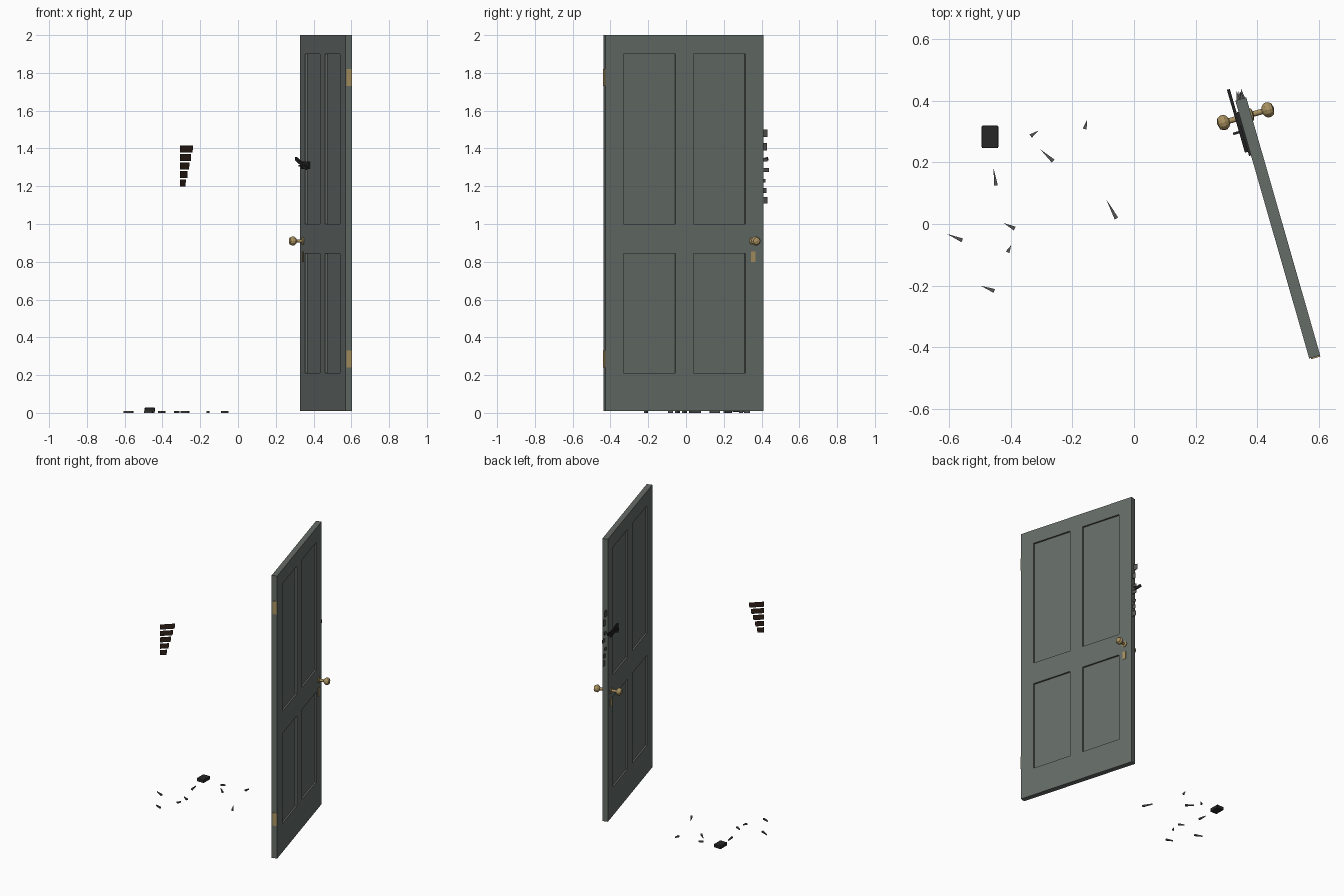
import bpy, bmesh, math
from mathutils import Matrix, Vector

if "Cube" in bpy.data.objects:
    bpy.data.objects.remove(bpy.data.objects["Cube"])

# Door frame: local x = through the thickness, y = from hinge to free edge, z = up
W, T, Z0, Z1 = 0.87, 0.037, 0.01, 2.0
DOOR = Matrix.Translation((0.586, -0.431, 0)) @ Matrix.Rotation(math.radians(16), 4, 'Z')


def material(name, rgb):
    m = bpy.data.materials.new(name)
    m.diffuse_color = (*rgb, 1)
    m.use_nodes = True
    m.node_tree.nodes["Principled BSDF"].inputs["Base Color"].default_value = m.diffuse_color
    return m


PAINT = material("door_paint", (0.13, 0.15, 0.137))
BRASS = material("brass", (0.40, 0.29, 0.12))
IRON = material("dark_iron", (0.02, 0.02, 0.022))
WOOD = material("splintered_wood", (0.09, 0.09, 0.085))
BROWN = material("dark_brown", (0.03, 0.015, 0.01))


def finish(name, bm, mat, matrix=Matrix()):
    bmesh.ops.recalc_face_normals(bm, faces=bm.faces)
    me = bpy.data.meshes.new(name)
    bm.to_mesh(me)
    bm.free()
    me.materials.append(mat)
    ob = bpy.data.objects.new(name, me)
    ob.matrix_world = matrix
    bpy.context.collection.objects.link(ob)
    return ob


def box_bm(lo, hi):
    lo, hi = Vector(lo), Vector(hi)
    bm = bmesh.new()
    bmesh.ops.create_cube(bm, size=1, matrix=Matrix.Translation((lo + hi) / 2) @ Matrix.Diagonal((*(hi - lo), 1)))
    return bm


def box(name, lo, hi, mat, matrix=DOOR):
    return finish(name, box_bm(lo, hi), mat, matrix)


def wedge(name, base, tip, width, z, height, mat, matrix=Matrix()):
    """Flat triangular splinter from a wide base to a sharp tip."""
    b, t = Vector(base), Vector(tip)
    side = (t - b).orthogonal().normalized() * width / 2
    bm = bmesh.new()
    face = bm.faces.new([bm.verts.new((p.x, p.y, z)) for p in (b + side, b - side, t)])
    ext = bmesh.ops.extrude_face_region(bm, geom=[face])["geom"]
    bmesh.ops.translate(bm, vec=(0, 0, height), verts=[v for v in ext if isinstance(v, bmesh.types.BMVert)])
    return finish(name, bm, mat, matrix)


# Door leaf with four recessed panels on both faces
us, zs = ((0.10, 0.386), (0.484, 0.77)), ((0.21, 0.845), (1.0, 1.9))
bm = box_bm((-T / 2, 0, Z0), (T / 2, W, Z1))
for axis, spans in ((1, us), (2, zs)):
    for c in (c for s in spans for c in s):
        p, n = Vector(), Vector()
        p[axis], n[axis] = c, 1
        bmesh.ops.bisect_plane(bm, geom=bm.verts[:] + bm.edges[:] + bm.faces[:], plane_co=p, plane_no=n)
bm.normal_update()
panels = []
for f in bm.faces:
    c = f.calc_center_median()
    if (abs(f.normal.x) > 0.9 and any(a < c.y < b for a, b in us)
            and any(a < c.z < b for a, b in zs)):
        panels.append(f)
bmesh.ops.inset_individual(bm, faces=panels, thickness=0.001, depth=-0.011)
finish("door_leaf", bm, PAINT, DOOR)

# Hinge plates on the hinge edge
for i, z in enumerate((0.24, 1.73)):
    box(f"hinge_{i + 1}", (-0.013, -0.004, z), (0.018, 0.004, z + 0.09), BRASS)

# Turned knobs and keyhole plates on both faces
PROFILE = [(0, 0.017), (0.02, 0.017), (0.02, 0.023), (0.009, 0.026), (0.009, 0.055),
           (0.018, 0.06), (0.0245, 0.069), (0.0245, 0.08), (0.018, 0.091), (0, 0.096)]
for label, s in (("left", -1), ("right", 1)):
    bm = bmesh.new()
    vs = [bm.verts.new((s * x, 0.812 + r, 0.91)) for r, x in PROFILE]
    es = [bm.edges.new(p) for p in zip(vs, vs[1:])]
    bmesh.ops.spin(bm, geom=vs + es, cent=(0, 0.812, 0.91), axis=(1, 0, 0),
                   angle=math.tau, steps=12, use_duplicate=False)
    bmesh.ops.remove_doubles(bm, verts=bm.verts, dist=1e-5)
    finish(f"knob_{label}", bm, BRASS, DOOR)
    a, b = sorted((s * 0.017, s * 0.021))
    box(f"keyhole_plate_{label}", (a, 0.80, 0.80), (b, 0.824, 0.855), BRASS)

# Torn latch: plate, tilted bar and thumb pin
box("latch_plate", (-0.025, 0.685, 1.29), (-0.0175, 0.83, 1.33), IRON)
tilt = DOOR @ Matrix.Translation((-0.03, 0.805, 1.32)) @ Matrix.Rotation(math.radians(14), 4, 'X')
box("latch_bar", (-0.005, -0.107, -0.009), (0.005, 0.107, 0.009), IRON, tilt)
box("latch_pin", (-0.055, 0.764, 1.305), (-0.025, 0.772, 1.313), IRON)

# Splinters along the broken free edge
for i, (z, h, reach) in enumerate(((1.46, 0.04, 0.03), (1.39, 0.04, 0.022), (1.33, 0.02, 0.027),
                                   (1.275, 0.022, 0.032), (1.22, 0.018, 0.018),
                                   (1.165, 0.026, 0.02), (1.108, 0.036, 0.026))):
    x = (-0.008, 0.004, -0.002, 0.008, -0.005, 0.002, 0.006)[i]
    wedge(f"edge_splinter_{i + 1}", (x, W - 0.004), (x + 0.002, W + reach), 0.014, z, h, WOOD, DOOR)

# Splinters scattered on the floor: base, tip
CHIPS = [(-0.335, 0.285, -0.31, 0.303), (-0.16, 0.308, -0.152, 0.338), (-0.262, 0.204, -0.305, 0.243),
         (-0.448, 0.125, -0.455, 0.18), (-0.057, 0.018, -0.09, 0.08), (-0.387, -0.015, -0.424, 0.004),
         (-0.41, -0.092, -0.398, -0.068), (-0.557, -0.053, -0.607, -0.032), (-0.453, -0.217, -0.498, -0.2)]
for i, (bx, by, tx, ty) in enumerate(CHIPS):
    wedge(f"floor_splinter_{i + 1}", (bx, by), (tx, ty), 0.013, 0, 0.01, WOOD)

# Fallen lock case
case = box("lock_case", (-0.494, 0.246, 0.004), (-0.44, 0.319, 0.028), IRON, Matrix())
bev = case.modifiers.new("bevel", 'BEVEL')
bev.width, bev.segments = 0.004, 2

# Stack of thin scorch strips, hanging upright on a diagonal
diag = Matrix.Translation((-0.308, -0.427, 0)) @ Matrix.Rotation(math.radians(44), 4, 'Z')
for i in range(5):
    z, length = 1.379 - 0.045 * i, 0.097 - 0.013 * i
    bm = bmesh.new()
    bm.faces.new([bm.verts.new(p) for p in ((0, 0, z), (length - 0.003, 0, z),
                                            (length, 0, z + 0.036), (0, 0, z + 0.036))])
    finish(f"strip_{i + 1}", bm, BROWN, diag)
